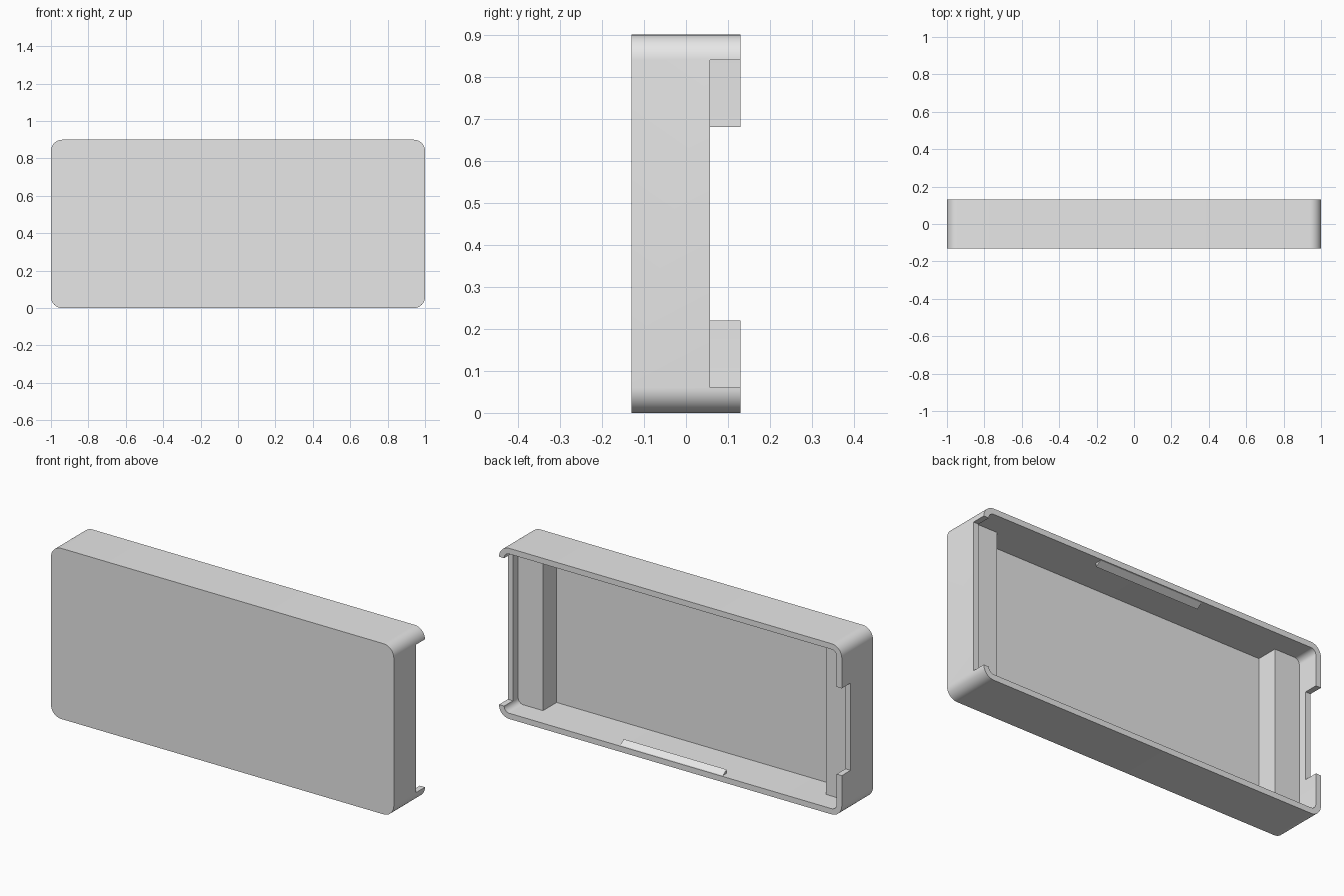
import bpy, bmesh, math
from mathutils import Vector

if "Cube" in bpy.data.objects:
    bpy.data.objects.remove(bpy.data.objects["Cube"])

HALF_X, HALF_Y, HEIGHT = 1.0, 0.13, 0.9
RADIUS, WALL = 0.06, 0.03
FLOOR_Y = -0.10      # inner face of the front panel
NOTCH_Y = 0.057      # depth to which the end walls are cut
LEDGE_Y = 0.013      # top of the end blocks

grey = bpy.data.materials.new("light grey plastic")
grey.use_nodes = True
grey.diffuse_color = (0.8, 0.8, 0.8, 1)
grey.node_tree.nodes["Principled BSDF"].inputs["Base Color"].default_value = grey.diffuse_color


def prism(name, points, direction):
    """Solid made by extruding a planar outline along a direction."""
    bm = bmesh.new()
    face = bm.faces.new([bm.verts.new(p) for p in points])
    extruded = bmesh.ops.extrude_face_region(bm, geom=[face], use_keep_orig=True)
    moved = [v for v in extruded["geom"] if isinstance(v, bmesh.types.BMVert)]
    bmesh.ops.translate(bm, verts=moved, vec=Vector(direction))
    bmesh.ops.recalc_face_normals(bm, faces=bm.faces)
    mesh = bpy.data.meshes.new(name)
    bm.to_mesh(mesh)
    bm.free()
    mesh.materials.append(grey)
    obj = bpy.data.objects.new(name, mesh)
    bpy.context.collection.objects.link(obj)
    return obj


def box(name, x0, x1, y0, y1, z0, z1):
    outline = [(x0, y0, z0), (x1, y0, z0), (x1, y0, z1), (x0, y0, z1)]
    return prism(name, outline, (0, y1 - y0, 0))


def rounded_prism(name, inset, y0, y1, steps=12):
    """Rounded rectangle in x-z, inset from the outer size, running along y."""
    r = RADIUS - inset
    cx, mid = HALF_X - RADIUS, HEIGHT / 2
    cz = mid - RADIUS
    points = []
    for corner, (sx, sz) in enumerate([(1, 1), (-1, 1), (-1, -1), (1, -1)]):
        for i in range(steps + 1):
            a = (corner + i / steps) * math.pi / 2
            points.append((sx * cx + r * math.cos(a), y0, mid + sz * cz + r * math.sin(a)))
    return prism(name, points, (0, y1 - y0, 0))


def cut(target, cutter):
    mod = target.modifiers.new("cut", "BOOLEAN")
    mod.operation, mod.solver, mod.object = "DIFFERENCE", "EXACT", cutter
    bpy.context.view_layer.update()
    graph = bpy.context.evaluated_depsgraph_get()
    target.data = bpy.data.meshes.new_from_object(target.evaluated_get(graph))
    target.modifiers.clear()
    bpy.data.objects.remove(cutter)


# Tray shell, open at the back
shell = rounded_prism("tray_shell", 0, -HALF_Y, HALF_Y)
cut(shell, rounded_prism("cavity", WALL, FLOOR_Y, HALF_Y + 0.1))

# Wide notch in the left end wall, narrow notch in the right one
for side, low in ((1, RADIUS), (-1, 0.22)):
    xs = sorted((side * (HALF_X - WALL - 0.005), side * (HALF_X + 0.1)))
    cut(shell, box("notch", *xs, NOTCH_Y, HALF_Y + 0.1, low, HEIGHT - low))

bpy.ops.object.select_all(action="DESELECT")
shell.select_set(True)
bpy.context.view_layer.objects.active = shell
bpy.ops.object.shade_smooth_by_angle(angle=math.radians(30))

# Raised blocks at both ends, sunk slightly into the walls
for side, name in ((1, "left_end_block"), (-1, "right_end_block")):
    xs = sorted((side * 0.825, side * 0.98))
    box(name, *xs, FLOOR_Y - 0.01, LEDGE_Y, 0.02, HEIGHT - 0.02)

# Wedge-shaped snap ridges inside the top and bottom walls
for base, up, name in ((WALL, 1, "bottom_snap_ridge"), (HEIGHT - WALL, -1, "top_snap_ridge")):
    profile = [(0.12, 0), (0.09, 0.02), (0.09, -0.005), (0.12, -0.005)]
    prism(name, [(-0.3, y, base + up * h) for y, h in profile], (0.6, 0, 0))
